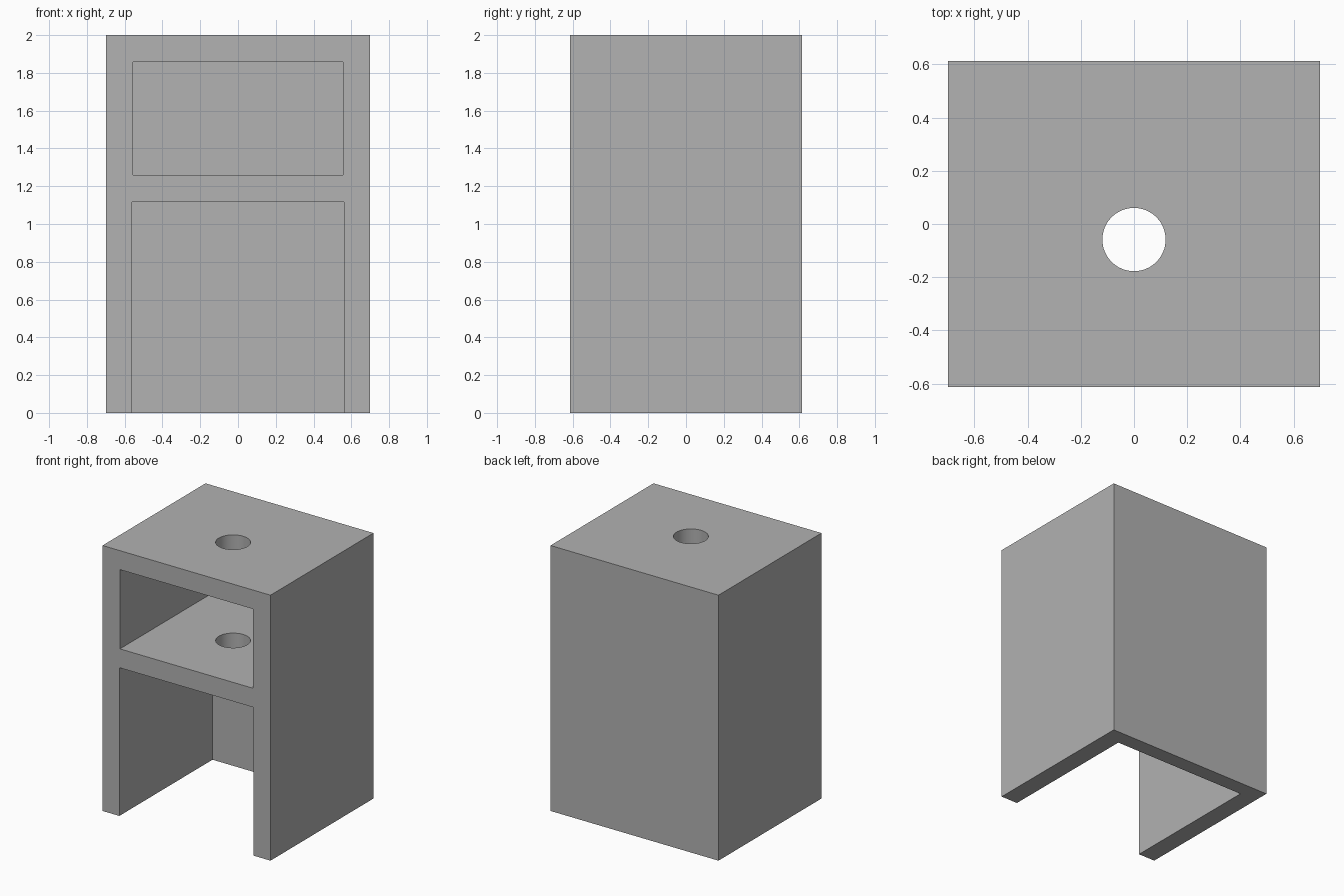
import bpy
import math

if "Cube" in bpy.data.objects:
    bpy.data.objects.remove(bpy.data.objects["Cube"], do_unlink=True)

# Overall sizes
WIDTH, DEPTH, HEIGHT = 1.4, 1.226, 2.0
BACK = 0.117          # back wall thickness
FRONT_Y = -DEPTH / 2
INNER_Y = DEPTH / 2 - BACK

grey = bpy.data.materials.new("plain grey")
grey.use_nodes = True
colour = (0.445, 0.445, 0.445, 1.0)
grey.diffuse_color = colour
grey.node_tree.nodes["Principled BSDF"].inputs["Base Color"].default_value = colour


def box(name, x, y, z):
    """Box spanning the given (low, high) ranges."""
    spans = (x, y, z)
    bpy.ops.mesh.primitive_cube_add(size=1, location=[(a + b) / 2 for a, b in spans])
    obj = bpy.context.object
    obj.name = name
    obj.scale = [b - a for a, b in spans]
    bpy.ops.object.transform_apply(location=True, rotation=False, scale=True)
    obj.data.materials.append(grey)
    return obj


def cut(target, cutter):
    """Subtract the cutter from the target, then discard it."""
    cutter.hide_render = True
    mod = target.modifiers.new("cut", 'BOOLEAN')
    mod.operation = 'DIFFERENCE'
    mod.solver = 'EXACT'
    mod.object = cutter
    bpy.context.view_layer.objects.active = target
    bpy.ops.object.modifier_apply(modifier=mod.name)
    bpy.data.objects.remove(cutter, do_unlink=True)


# Solid cabinet block
cabinet = box("cabinet_body", (-WIDTH / 2, WIDTH / 2), (FRONT_Y, DEPTH / 2), (0, HEIGHT))

# Open compartments: upper bay with a floor, lower bay open to the ground
cut(cabinet, box("upper_bay", (-0.555, 0.555), (FRONT_Y - 0.1, INNER_Y), (1.26, 1.857)))
cut(cabinet, box("lower_bay", (-0.56, 0.56), (FRONT_Y - 0.1, INNER_Y), (-0.1, 1.117)))

# Round hole through the top and the shelf
bpy.ops.mesh.primitive_cylinder_add(vertices=64, radius=0.119, depth=1.6,
                                    location=(0, -BACK / 2, 1.6))
hole = bpy.context.object
hole.data.materials.append(grey)
cut(cabinet, hole)

# Smooth hole walls, crisp edges elsewhere
bpy.ops.object.select_all(action='DESELECT')
cabinet.select_set(True)
bpy.context.view_layer.objects.active = cabinet
bpy.ops.object.shade_smooth_by_angle(angle=math.radians(30))
